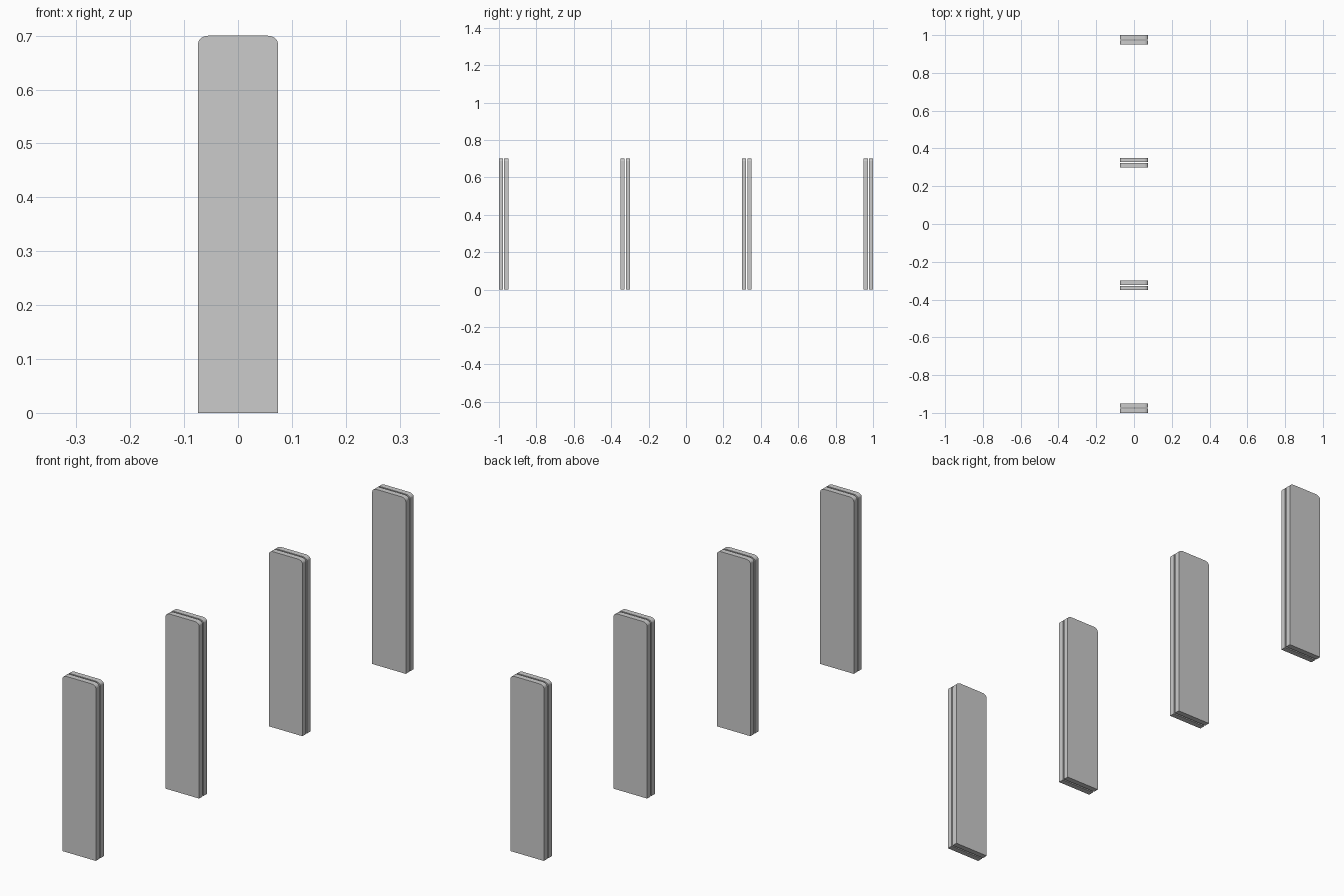
import bpy, bmesh, math

if "Cube" in bpy.data.objects:
    bpy.data.objects.remove(bpy.data.objects["Cube"])

HALF_W, HEIGHT = 0.074, 0.70      # slat outline
RX, RZ = 0.02, 0.014              # rounded top corners
THICK, PAIR = 0.022, 0.05         # slat thickness, overall pair depth


def slat_profile(steps=6):
    """Outline in x/z: square at the foot, rounded at the top corners."""
    right = [(HALF_W, 0.0)]
    for i in range(steps + 1):
        a = math.pi / 2 * i / steps
        right.append((HALF_W - RX + RX * math.cos(a), HEIGHT - RZ + RZ * math.sin(a)))
    return right + [(-x, z) for x, z in reversed(right)]


def make_slat(name, y):
    bm = bmesh.new()
    face = bm.faces.new([bm.verts.new((x, -THICK / 2, z)) for x, z in slat_profile()])
    ext = bmesh.ops.extrude_face_region(bm, geom=[face], use_keep_orig=True)
    verts = [v for v in ext["geom"] if isinstance(v, bmesh.types.BMVert)]
    bmesh.ops.translate(bm, verts=verts, vec=(0, THICK, 0))
    bmesh.ops.recalc_face_normals(bm, faces=bm.faces[:])
    mesh = bpy.data.meshes.new(name)
    bm.to_mesh(mesh)
    bm.free()
    obj = bpy.data.objects.new(name, mesh)
    obj.location.y = y
    bpy.context.collection.objects.link(obj)


# Four evenly spaced posts, each a pair of slats with a thin gap between
for i in range(4):
    centre = -0.975 + 0.65 * i
    offset = (PAIR - THICK) / 2
    make_slat(f"post_{i + 1}_front_slat", centre - offset)
    make_slat(f"post_{i + 1}_back_slat", centre + offset)
